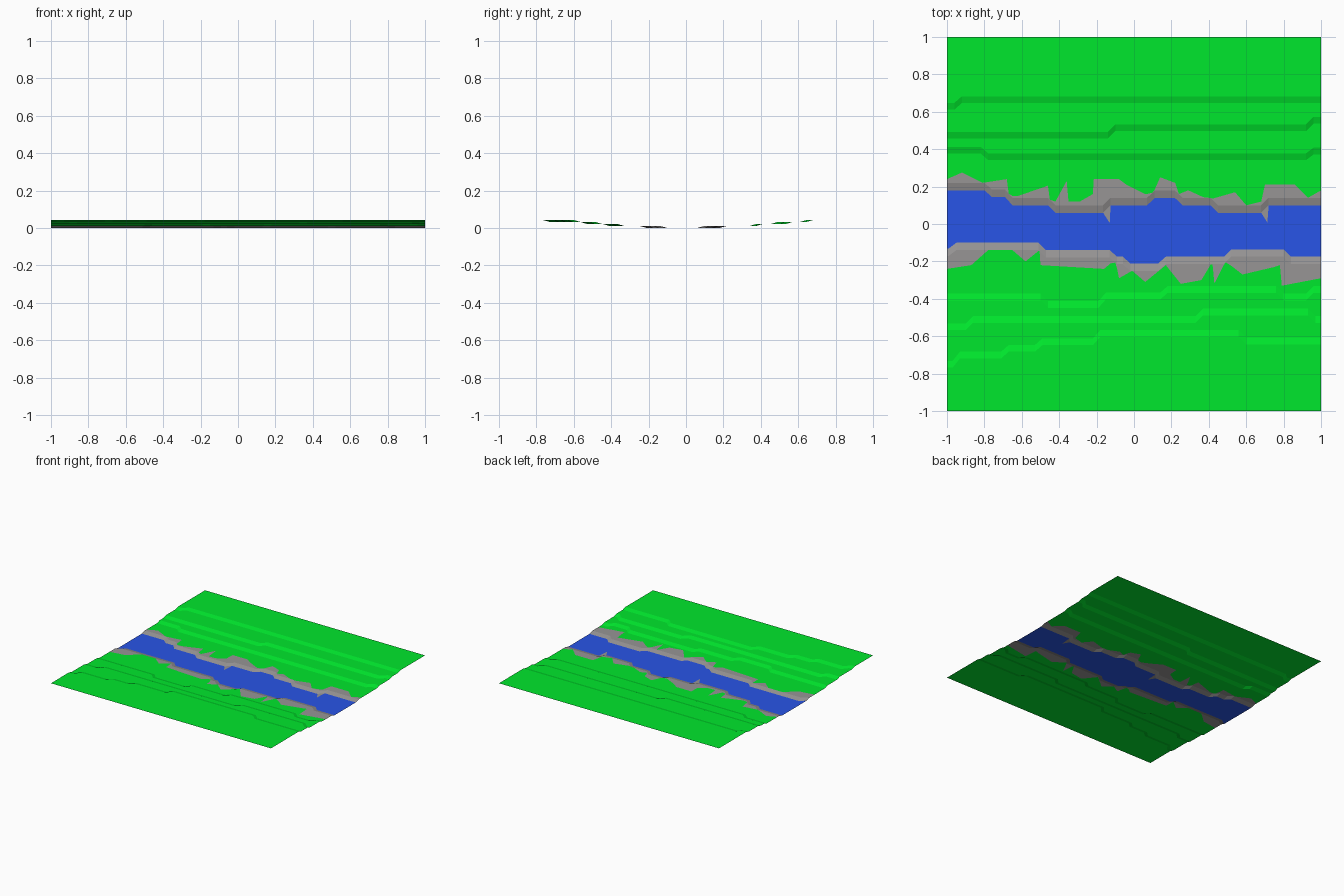
import bpy
import bmesh

cube = bpy.data.objects.get("Cube")
if cube:
    bpy.data.objects.remove(cube, do_unlink=True)


def material(name, rgb):
    mat = bpy.data.materials.new(name)
    mat.use_nodes = True
    mat.diffuse_color = (*rgb, 1)
    mat.node_tree.nodes["Principled BSDF"].inputs["Base Color"].default_value = (*rgb, 1)
    return mat


grass = material("grass green", (0, 0.8, 0.026))
stone = material("stone grey", (0.31, 0.3, 0.3))
water = material("water blue", (0.022, 0.09, 0.8))

breaks = {-1.0, 1.0}  # every x where some contour bends


def contour(points):
    """Return y(x) through the points."""
    breaks.update(x for x, _ in points)

    def y_at(x):
        for (x0, y0), (x1, y1) in zip(points, points[1:]):
            if x <= x1:
                return y0 + (y1 - y0) * (x - x0) / (x1 - x0)
        return points[-1][1]
    return y_at


def jogged(y, *jogs):
    """Straight contour that shifts diagonally to a new y at each jog."""
    points = [(-1, y)]
    for x, new_y in jogs:
        points += [(x - 0.02, y), (x + 0.02, new_y)]
        y = new_y
    return contour(points + [(1, y)])


def shifted(line, dy):
    return lambda x: line(x) + dy


def level(y):
    return lambda x: y


def sheet(name, rows, mat):
    """Skin a surface over rows of (contour, height), listed south to north."""
    bm = bmesh.new()
    grid = [[bm.verts.new((x, line(x), z)) for x in sorted(breaks)] for line, z in rows]
    for low, high in zip(grid, grid[1:]):
        for i in range(len(low) - 1):
            bm.faces.new((low[i], low[i + 1], high[i + 1], high[i]))
    bmesh.ops.remove_doubles(bm, verts=bm.verts, dist=0.0001)
    mesh = bpy.data.meshes.new(name)
    bm.to_mesh(mesh)
    bm.free()
    mesh.materials.append(mat)
    obj = bpy.data.objects.new(name, mesh)
    bpy.context.collection.objects.link(obj)


# Terrace edges, north and south of the river
north_steps = [
    jogged(0.395, (-0.8, 0.36), (0.94, 0.39)),
    jogged(0.475, (-0.12, 0.515), (0.94, 0.555)),
    jogged(0.63, (-0.94, 0.665)),
]
south_steps = [
    jogged(-0.39, (-0.48, -0.43), (-0.17, -0.385), (0.16, -0.35), (0.78, -0.39), (0.94, -0.35)),
    jogged(-0.55, (-0.88, -0.51), (0.35, -0.47), (0.95, -0.51)),
    jogged(-0.75, (-0.95, -0.7), (-0.69, -0.665), (-0.51, -0.63), (-0.2, -0.585), (0.58, -0.625)),
]

# Shoreline, with two flat stone spurs reaching into the water
north_shore = jogged(0.18, (-0.78, 0.145), (-0.67, 0.1), (-0.44, 0.06), (-0.145, 0.1),
                     (0.09, 0.138), (0.24, 0.1), (0.43, 0.06), (0.7, 0.1))
south_shore = jogged(-0.13, (-0.97, -0.1), (-0.49, -0.14), (-0.11, -0.175),
                     (-0.04, -0.21), (0.15, -0.175), (0.5, -0.135), (0.82, -0.175))
spurs = contour([(-1, 0), (-0.165, 0), (-0.13, -0.09), (-0.125, 0), (0.68, 0),
                 (0.713, -0.085), (0.72, 0), (1, 0)])

# Ragged outer limit of the stones on each bank
north_stones = contour([
    (-1, 0.24), (-0.92, 0.275), (-0.81, 0.22), (-0.68, 0.24), (-0.67, 0.15), (-0.62, 0.15),
    (-0.46, 0.205), (-0.45, 0.12), (-0.42, 0.12), (-0.36, 0.23), (-0.35, 0.12), (-0.29, 0.12),
    (-0.22, 0.16), (-0.215, 0.24), (-0.08, 0.24), (-0.04, 0.21), (0.06, 0.16), (0.1, 0.16),
    (0.14, 0.25), (0.22, 0.22), (0.24, 0.16), (0.29, 0.18), (0.4, 0.13), (0.54, 0.17),
    (0.6, 0.1), (0.68, 0.12), (0.7, 0.21), (0.86, 0.21), (0.93, 0.14), (1, 0.18)])
south_stones = contour([
    (-1, -0.24), (-0.87, -0.22), (-0.78, -0.14), (-0.65, -0.14), (-0.58, -0.2),
    (-0.505, -0.14), (-0.5, -0.22), (-0.16, -0.24), (-0.1, -0.19), (-0.08, -0.29),
    (-0.01, -0.25), (0.06, -0.31), (0.17, -0.22), (0.25, -0.32), (0.36, -0.3),
    (0.42, -0.2), (0.43, -0.32), (0.49, -0.2), (0.58, -0.27), (0.75, -0.23),
    (0.78, -0.22), (0.79, -0.33), (1, -0.29)])

bank = 0.04       # width of the sloping bank
half = 0.018      # half width of a terrace slope
heights = [0.011, 0.022, 0.033, 0.043]

north_top = shifted(north_shore, bank)
south_top = shifted(south_shore, -bank)


def north_edge(x):
    return north_shore(x) + spurs(x)


def north_limit(x):
    return max(north_top(x), north_stones(x))


def south_limit(x):
    return min(south_top(x), south_stones(x))


def terraces(first, steps, side):
    """Rows climbing from the stones to the outer border."""
    rows = [(first, heights[0])]
    for step, low, high in zip(steps, heights, heights[1:]):
        rows += [(shifted(step, -half * side), low), (shifted(step, half * side), high)]
    rows.append((level(side), heights[-1]))
    return rows[::side]


# River, stone banks and terraced meadows
sheet("river_water", [(south_shore, 0), (north_edge, 0)], water)
sheet("north_bank", [(north_edge, 0), (north_shore, 0), (north_top, heights[0]),
                     (north_limit, heights[0])], stone)
sheet("south_bank", [(south_limit, heights[0]), (south_top, heights[0]), (south_shore, 0)], stone)
sheet("north_meadow", terraces(north_limit, north_steps, 1), grass)
sheet("south_meadow", terraces(south_limit, south_steps, -1), grass)
